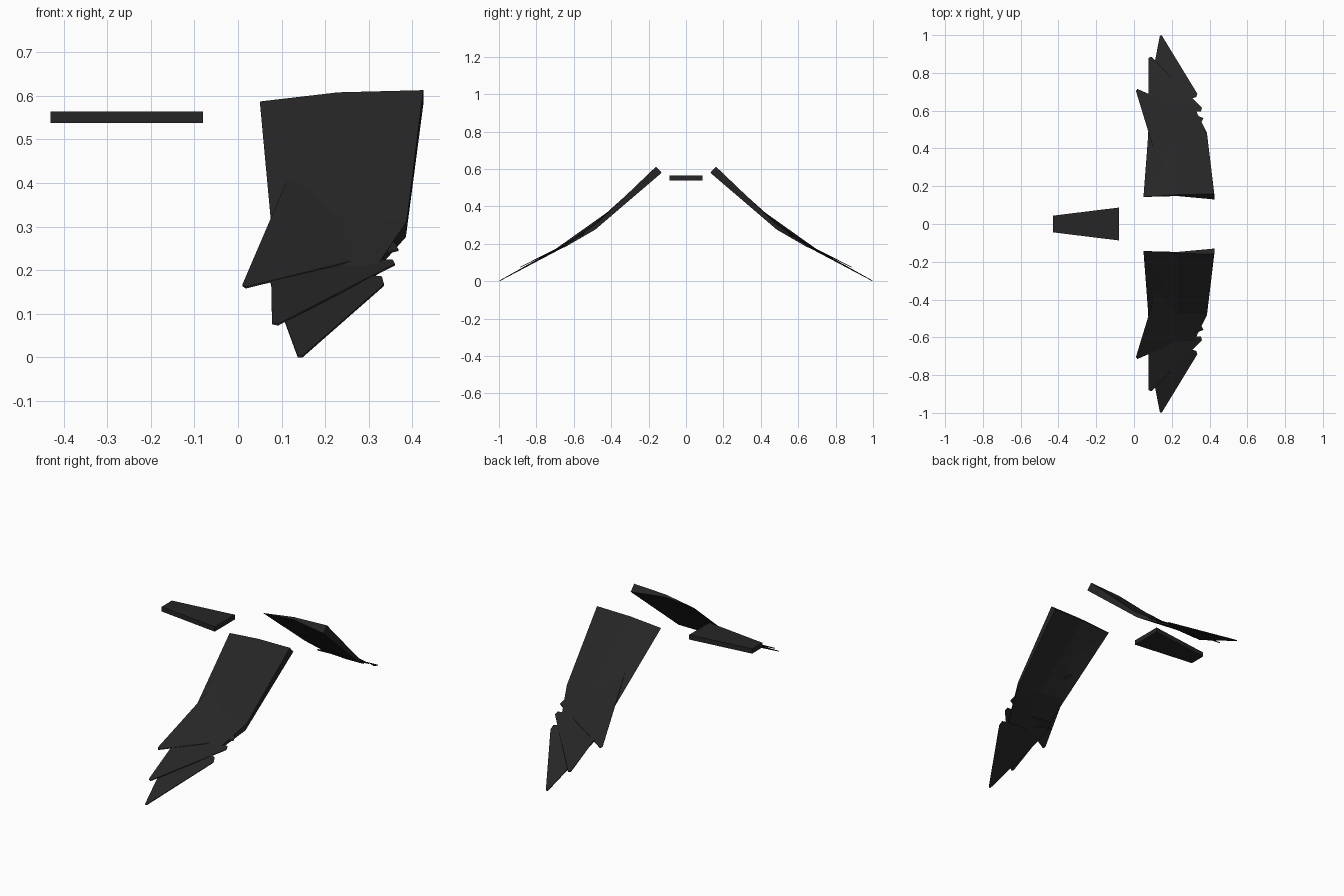
import bpy, bmesh
from mathutils import Vector

cube = bpy.data.objects.get("Cube")
if cube:
    bpy.data.objects.remove(cube, do_unlink=True)

black = bpy.data.materials.new("soft_black")
black.use_nodes = True
colour = (0.019, 0.019, 0.019, 1)
black.diffuse_color = colour
black.node_tree.nodes["Principled BSDF"].inputs["Base Color"].default_value = colour


def finish(name, bm):
    bmesh.ops.recalc_face_normals(bm, faces=bm.faces)
    mesh = bpy.data.meshes.new(name)
    bm.to_mesh(mesh)
    bm.free()
    mesh.materials.append(black)
    obj = bpy.data.objects.new(name, mesh)
    bpy.context.collection.objects.link(obj)
    return obj


def loft(name, sections, side=1):
    """Skin closed cross-sections and cap both ends."""
    bm = bmesh.new()
    rings = [[bm.verts.new((x, y * side, z)) for x, y, z in s] for s in sections]
    for a, b in zip(rings, rings[1:]):
        for i in range(len(a)):
            j = (i + 1) % len(a)
            bm.faces.new((a[i], a[j], b[j], b[i]))
    bm.faces.new(rings[0])
    bm.faces.new(rings[-1])
    return finish(name, bm)


def plate(name, outline, side, thickness=0.004):
    """Thin feather blade: the outline and a copy dropped slightly below it."""
    drop = Vector((0, 0, thickness))
    return loft(name, [outline, [Vector(p) - drop for p in outline]], side)


# Wing cross-sections: trailing edge, upper ridge, leading top, leading bottom, underside
wing = [
    [(.05, .143, .587), (.23, .155, .608), (.425, .16, .613), (.425, .13, .58), (.23, .148, .597)],
    [(.075, .47, .317), (.235, .47, .325), (.387, .475, .312), (.385, .485, .276), (.235, .475, .303)],
    [(.08, .65, .186), (.2, .65, .189), (.305, .65, .19), (.3, .655, .18), (.2, .65, .181)],
]

# Feather blades, from the innermost to the wing tip
feathers = {
    "inner_feather": [(.115, .36, .412), (.01, .705, .167), (.018, .715, .162),
                      (.368, .56, .248), (.358, .54, .265)],
    "middle_feather": [(.075, .58, .23), (.078, .88, .08), (.092, .885, .077),
                       (.36, .615, .215), (.355, .597, .224)],
    "tip_feather": [(.06, .6, .214), (.137, .997, .004), (.148, .997, .004),
                    (.335, .69, .168), (.33, .672, .186)],
}

for label, side in (("back", 1), ("front", -1)):
    loft(label + "_wing", wing, side)
    for name, outline in feathers.items():
        plate(label + "_" + name, outline, side)

# Tapered tail slab
tail = [[(x, -w, .538), (x, w, .538), (x, w, .564), (x, -w, .564)]
        for x, w in ((-.08, .087), (-.43, .044))]
loft("tail", tail)
